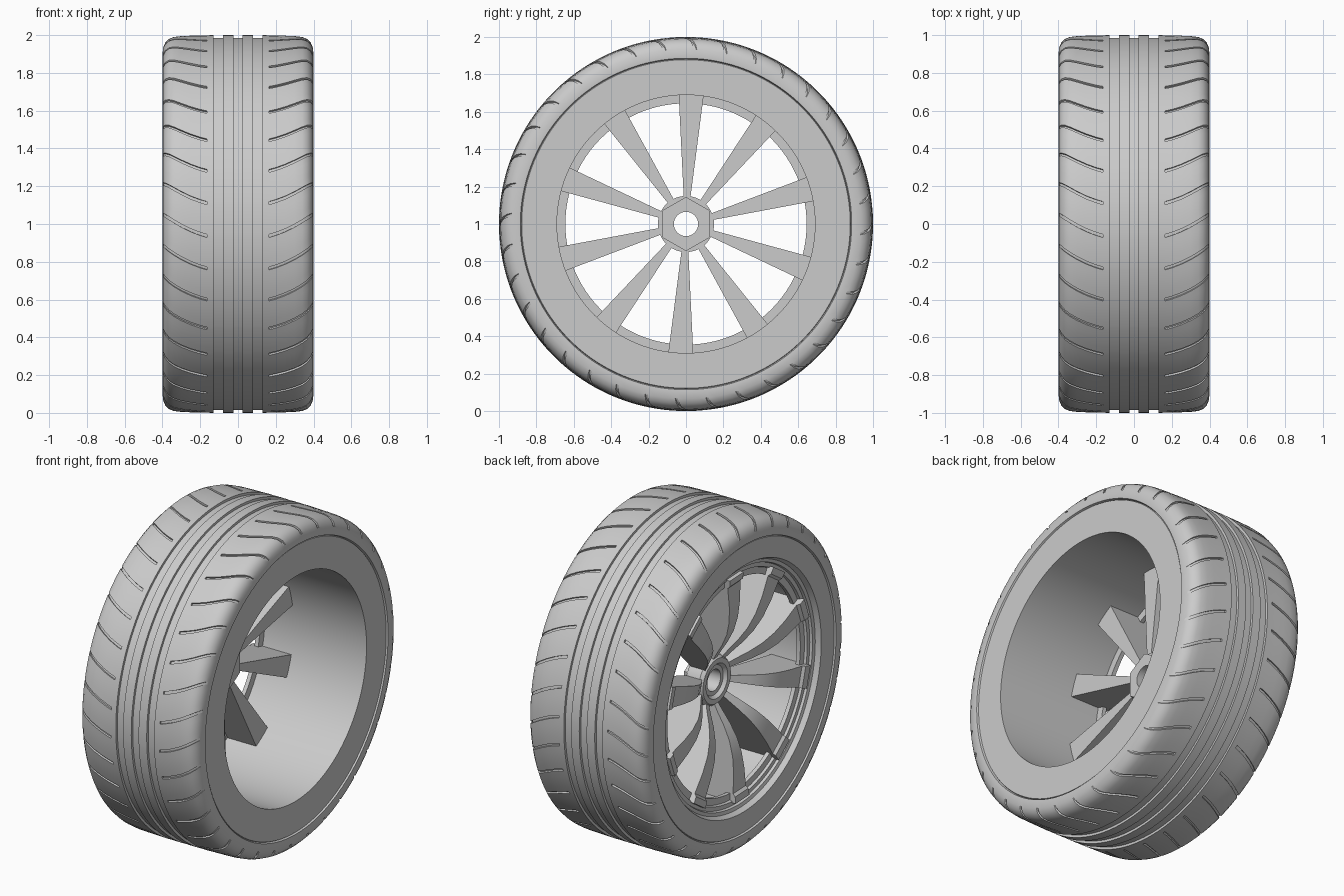
import bpy, bmesh
from math import sin, cos, pi, radians
from mathutils import Vector

if "Cube" in bpy.data.objects:
    bpy.data.objects.remove(bpy.data.objects["Cube"])

grey = bpy.data.materials.new("plain_grey")
COLOR = (0.6, 0.6, 0.6, 1)
grey.diffuse_color = COLOR
grey.use_nodes = True
grey.node_tree.nodes["Principled BSDF"].inputs["Base Color"].default_value = COLOR


def on_axle(x, r, a):
    """Point at distance r from the axle, a is measured from +y towards +z."""
    return Vector((x, r * cos(a), 1 + r * sin(a)))


def finish(name, bm, angle=35):
    bmesh.ops.recalc_face_normals(bm, faces=bm.faces)
    mesh = bpy.data.meshes.new(name)
    bm.to_mesh(mesh)
    bm.free()
    obj = bpy.data.objects.new(name, mesh)
    bpy.context.collection.objects.link(obj)
    mesh.materials.append(grey)
    bpy.ops.object.select_all(action="DESELECT")
    obj.select_set(True)
    bpy.context.view_layer.objects.active = obj
    bpy.ops.object.shade_smooth_by_angle(angle=radians(angle))
    return obj


def lathe(profile, angles, skew=lambda x: 0, closed=True):
    """Spin an (x, r) profile round the axle; returns bmesh and a face grid."""
    bm = bmesh.new()
    rings = [[bm.verts.new(on_axle(x, r, a + skew(x))) for a in angles] for x, r in profile]
    grid = {}
    for i in range(len(rings) if closed else len(rings) - 1):
        p, q = rings[i], rings[(i + 1) % len(rings)]
        for k in range(len(angles)):
            m = (k + 1) % len(angles)
            grid[i, k] = bm.faces.new((p[k], p[m], q[m], q[k]))
    return bm, grid


def even(n, start=0.0):
    return [start + 2 * pi * k / n for k in range(n)]


# Tyre: three ring grooves in the middle, swept cross grooves on the shoulders
half = [(.392, .795), (.392, .878), (.386, .881), (.399, .886), (.4, .90), (.396, .935),
        (.385, .96), (.365, .98), (.34, .99), (.30, .995), (.25, .997), (.20, .998),
        (.165, .999), (.13, 1), (.13, .985), (.08, .985), (.08, 1), (.025, 1), (.025, .985)]
profile = half + [(-x, r) for x, r in reversed(half)]


def sweep(x):
    t = max(0, (abs(x) - .165) / .235)
    return -.06 * t - .06 * t * t


PITCHES, GROOVE = 36, .016
pitch = 2 * pi / PITCHES
columns = [0, GROOVE] + [GROOVE + (pitch - GROOVE) * j / 4 for j in (1, 2, 3)]
angles = [pitch * k + c + .055 for k in range(PITCHES) for c in columns]
bm, grid = lathe(profile, angles, sweep, closed=False)
cut = [f for (i, k), f in grid.items() if k % len(columns) == 0
       and all(.16 < abs(v.co.x) < .397 for v in f.verts) and f.calc_center_median().x]
cut = [f for f in cut if min((v.co.yz - Vector((0, 1))).length for v in f.verts) > .93]
new = bmesh.ops.extrude_face_region(bm, geom=cut)["geom"]
for v in new:
    if isinstance(v, bmesh.types.BMVert):
        inner = Vector((v.co.x * .9, 0, 1))
        v.co += (inner - v.co).normalized() * .012
bmesh.ops.delete(bm, geom=[f for f in cut if f.is_valid], context="FACES")
finish("tyre", bm)

# Rim barrel: deep on one side, stepped lip and flange on the spoke side
rim = [(.39, .80), (.39, .69), (-.30, .69), (-.30, .645), (-.325, .645), (-.325, .685),
       (-.34, .69), (-.34, .715), (-.355, .72), (-.36, .74), (-.39, .755), (-.39, .80)]
finish("rim_barrel", lathe(rim, even(128))[0])

# Hub: bevelled ring in front, hexagonal boss behind, open bore
hub = [(-.10, .15), (-.19, .15), (-.21, .135), (-.21, .105), (-.19, .09), (-.19, .065), (-.10, .065)]
finish("hub_ring", lathe(hub, even(64))[0])
bm, _ = lathe([(-.075, .145), (-.12, .145)], even(6, pi / 6), closed=False)
bore, _ = lathe([(-.12, .065), (-.075, .065)], even(48), closed=False)
bore_mesh = bpy.data.meshes.new("bore")
bore.to_mesh(bore_mesh)
bore.free()
bm.from_mesh(bore_mesh)
bpy.data.meshes.remove(bore_mesh)
rim_edges = [e for e in bm.edges if all(abs(v.co.x + .075) < .001 for v in e.verts)]
bmesh.ops.triangle_fill(bm, use_beauty=True, edges=rim_edges)
finish("hub_hex_boss", bm)

# Ten tapered spokes with a bowed front edge and a flat back
front = [(.12, -.19), (.18, -.225), (.25, -.27), (.33, -.31), (.42, -.335),
         (.52, -.345), (.60, -.345), (.64, -.345), (.655, -.36), (.695, -.365)]
bm = bmesh.new()
for n in range(10):
    a = radians(87.7) - n * pi / 5
    out, side = Vector((0, cos(a), sin(a))), Vector((0, -sin(a), cos(a)))
    sections = []
    for r, x in front:
        w = .016 + .048 * (r - .12) / .54
        base = Vector((0, 0, 1)) + out * r
        sections.append([bm.verts.new(base + side * s * w + Vector((d, 0, 0)))
                         for s, d in ((1, x), (-1, x), (-1, -.105), (1, -.105))])
    for p, q in zip(sections, sections[1:]):
        for j in range(4):
            bm.faces.new((p[j], p[(j + 1) % 4], q[(j + 1) % 4], q[j]))
    bm.faces.new(sections[0])
    bm.faces.new(sections[-1])
finish("spokes", bm, 30)
